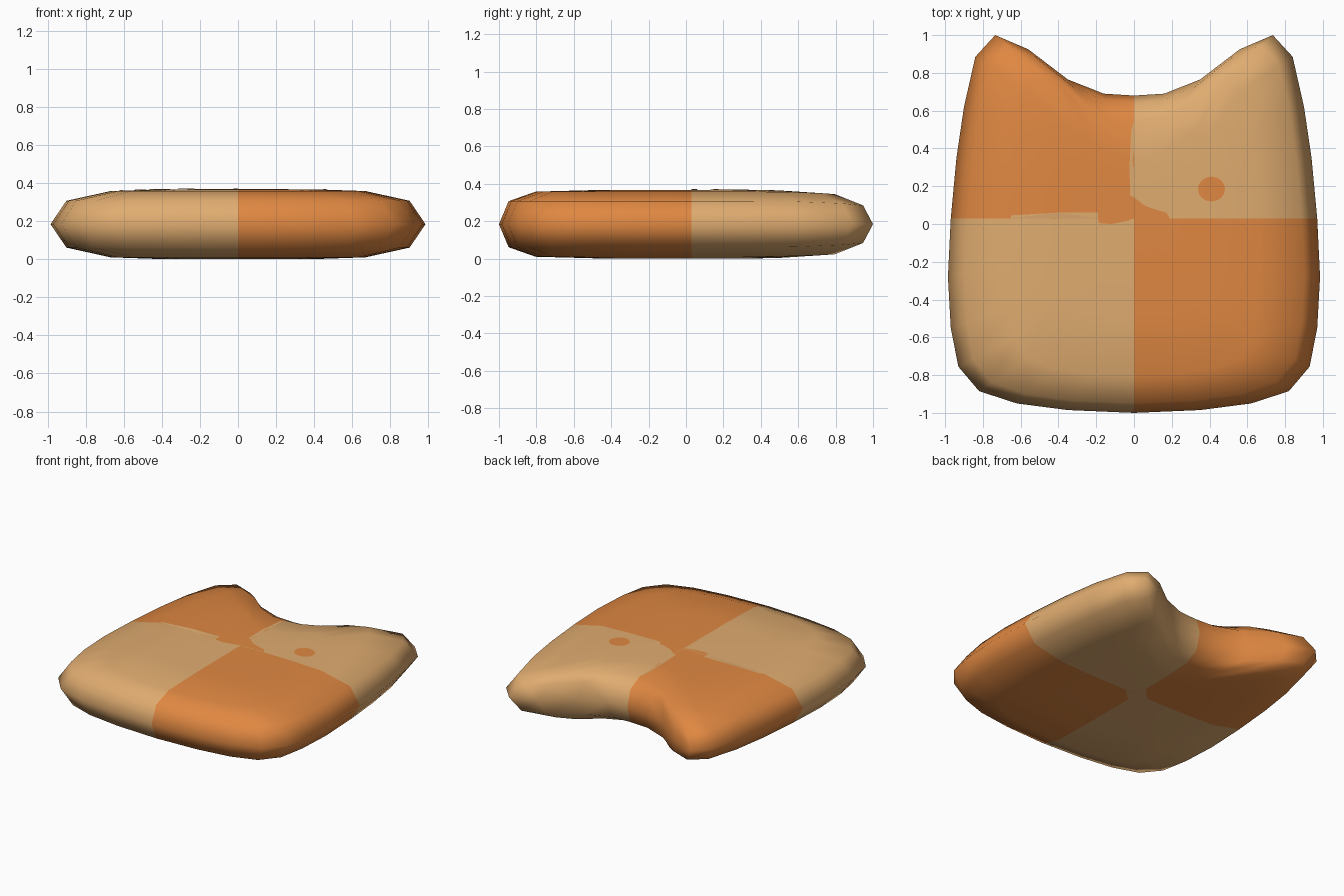
import bpy, bmesh, math
from mathutils import Vector
from mathutils.bvhtree import BVHTree

if "Cube" in bpy.data.objects:
    bpy.data.objects.remove(bpy.data.objects["Cube"])

MID = 0.184      # height of the widest edge
SEAM_Y = 0.03    # left-right colour seam


def material(name, rgb):
    m = bpy.data.materials.new(name)
    m.diffuse_color = (*rgb, 1)
    m.use_nodes = True
    m.node_tree.nodes["Principled BSDF"].inputs["Base Color"].default_value = m.diffuse_color
    return m


tan = material("tan", (0.745, 0.413, 0.162))
orange = material("orange", (0.745, 0.246, 0.054))

# Outline of the right half, from back notch round the ear to the front
half = [(0, .68), (.16, .69), (.35, .765), (.56, .925), (.735, 1), (.84, .885),
        (.90, .62), (.94, .35), (.97, SEAM_Y), (.985, -.28), (.97, -.55),
        (.93, -.755), (.82, -.885), (.62, -.95), (.35, -.985), (0, -1)]
outline = half + [(-x, y) for x, y in reversed(half[1:-1])]

# Rings: x scale, back y scale, front y scale, half thickness
rings = [(1, 1, 1, 0), (.915, .945, .95, .123), (.68, .79, .81, .174),
         (.43, .47, .50, .1825), (.2, .22, .24, .184)]

# Cushion body: shrinking rings above and below the widest edge
bm = bmesh.new()


def make_ring(sx, back, front, h, side):
    out = []
    for x, y in outline:
        d = y - SEAM_Y
        ny = SEAM_Y + d * (back if d > 0 else front)
        thin = 1 - 0.24 * max(0, ny) ** 5     # ears are a little thinner
        out.append(bm.verts.new((x * sx, ny, MID + side * h * thin)))
    return out


edge = make_ring(*rings[0], 1)
n = len(edge)
for side in (1, -1):
    prev = edge
    for r in rings[1:]:
        ring = make_ring(*r, side)
        for i in range(n):
            j = (i + 1) % n
            bm.faces.new((prev[i], prev[j], ring[j], ring[i]))
        prev = ring
    centre = bm.verts.new((0, SEAM_Y, MID + side * 0.184))
    for i in range(n):
        bm.faces.new((prev[i], prev[(i + 1) % n], centre))
bmesh.ops.recalc_face_normals(bm, faces=bm.faces)
bm.normal_update()

# Quartered colours
for f in bm.faces:
    c = f.calc_center_median()
    f.material_index = 0 if c.x * (c.y - SEAM_Y) > 0 else 1
    f.smooth = True
tree = BVHTree.FromBMesh(bm)
mesh = bpy.data.meshes.new("cushion_body")
bm.to_mesh(mesh)
bm.free()
mesh.materials.append(tan)
mesh.materials.append(orange)
bpy.context.collection.objects.link(bpy.data.objects.new("cushion_body", mesh))


def patch(name, points, mat, side=1):
    """Thin painted patch laid on the top (1) or underside (-1)."""
    b = bmesh.new()
    verts = []
    for x, y in points:
        hit = tree.ray_cast(Vector((x, y, MID + side)), Vector((0, 0, -side)))[0]
        verts.append(b.verts.new((x, y, hit.z + side * 0.003)))
    f = b.faces.new(verts)
    f.normal_update()
    if f.normal.z * side < 0:
        f.normal_flip()
    bmesh.ops.triangulate(b, faces=[f])
    me = bpy.data.meshes.new(name)
    b.to_mesh(me)
    b.free()
    me.materials.append(mat)
    bpy.context.collection.objects.link(bpy.data.objects.new(name, me))


# Round spot on the top
patch("spot", [(.41 + .072 * math.cos(a * math.pi / 8), .185 + .066 * math.sin(a * math.pi / 8))
               for a in range(16)], orange)
# Uneven colour seams on the top
patch("centre_patch_right", [(0, .03), (.19, .03), (.17, .06), (.12, .075), (.06, .095), (0, .14)], orange)
patch("centre_patch_left", [(0, .03), (-.19, .03), (-.185, .005), (-.12, 0), (-.03, .018)], orange)
patch("left_seam_edge", [(-.65, .03), (-.65, .046), (-.4, .06), (-.19, .062), (-.19, .03)], tan)
patch("back_seam_edge", [(0, .54), (-.014, .5), (-.024, .3), (-.02, .15), (0, .14)], tan)
# Tan bridge between the quarters on the underside
patch("under_bridge_back", [(0, .03), (-.092, .03), (0, .122)], tan, -1)
patch("under_bridge_front", [(0, .03), (.092, .03), (0, -.062)], tan, -1)
